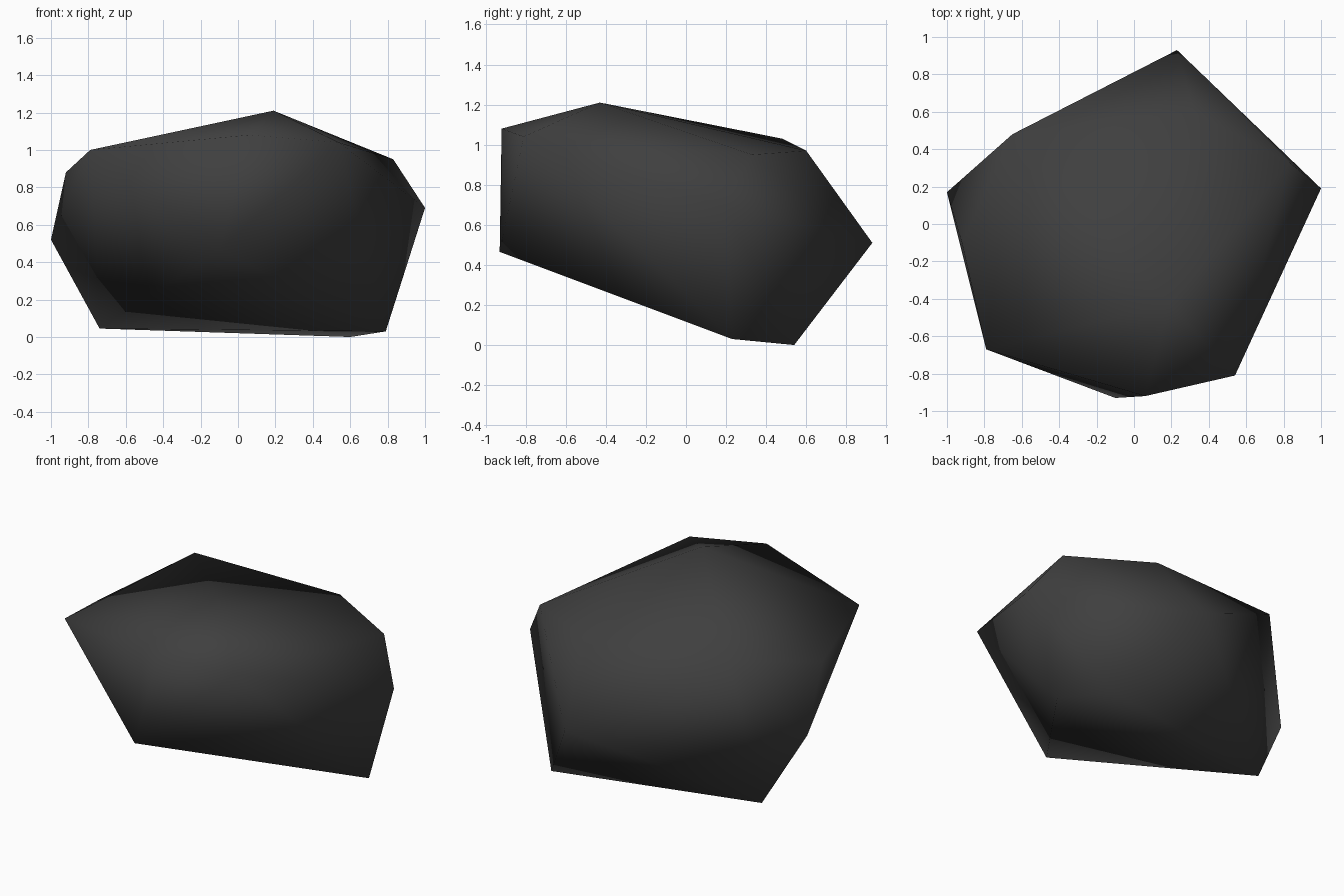
import bpy
import bmesh

# Remove the default cube
default_cube = bpy.data.objects.get("Cube")
if default_cube:
    bpy.data.objects.remove(default_cube, do_unlink=True)


def make_material(name, colour):
    """Flat single-colour material for viewport and render."""
    material = bpy.data.materials.new(name)
    material.use_nodes = True
    material.diffuse_color = colour
    shader = material.node_tree.nodes["Principled BSDF"]
    shader.inputs["Base Color"].default_value = colour
    shader.inputs["Roughness"].default_value = 0.9
    return material


def make_boulder(name, corners, material):
    """Wrap a closed, smooth-shaded skin around the corner points."""
    bm = bmesh.new()
    for corner in corners:
        bm.verts.new(corner)
    bmesh.ops.convex_hull(bm, input=bm.verts[:])
    bmesh.ops.recalc_face_normals(bm, faces=bm.faces[:])
    for face in bm.faces:
        face.smooth = True
    mesh = bpy.data.meshes.new(name)
    bm.to_mesh(mesh)
    bm.free()
    mesh.materials.append(material)
    boulder = bpy.data.objects.new(name, mesh)
    bpy.context.collection.objects.link(boulder)
    return boulder


# Corners of the top: peak, then around the rim
top_corners = [
    (0.19, -0.43, 1.21),
    (-0.65, 0.48, 1.03),
    (-0.92, -0.1, 0.88),
    (-0.79, -0.67, 1.0),
    (0.06, -0.92, 1.08),
    (0.54, -0.81, 1.04),
    (0.83, 0.33, 0.95),
    (0.32, 0.6, 0.97),
]

# Widest corners around the middle
middle_corners = [
    (1.0, 0.19, 0.69),
    (0.23, 0.93, 0.51),
    (-1.0, 0.17, 0.52),
    (-0.1, -0.93, 0.465),
]

# Corners the boulder rests on
base_corners = [
    (0.6, 0.54, 0.0),
    (0.79, 0.23, 0.03),
    (-0.74, 0.27, 0.045),
]

stone = make_material("dark_stone", (0.05, 0.05, 0.05, 1.0))
make_boulder("boulder", top_corners + middle_corners + base_corners, stone)
